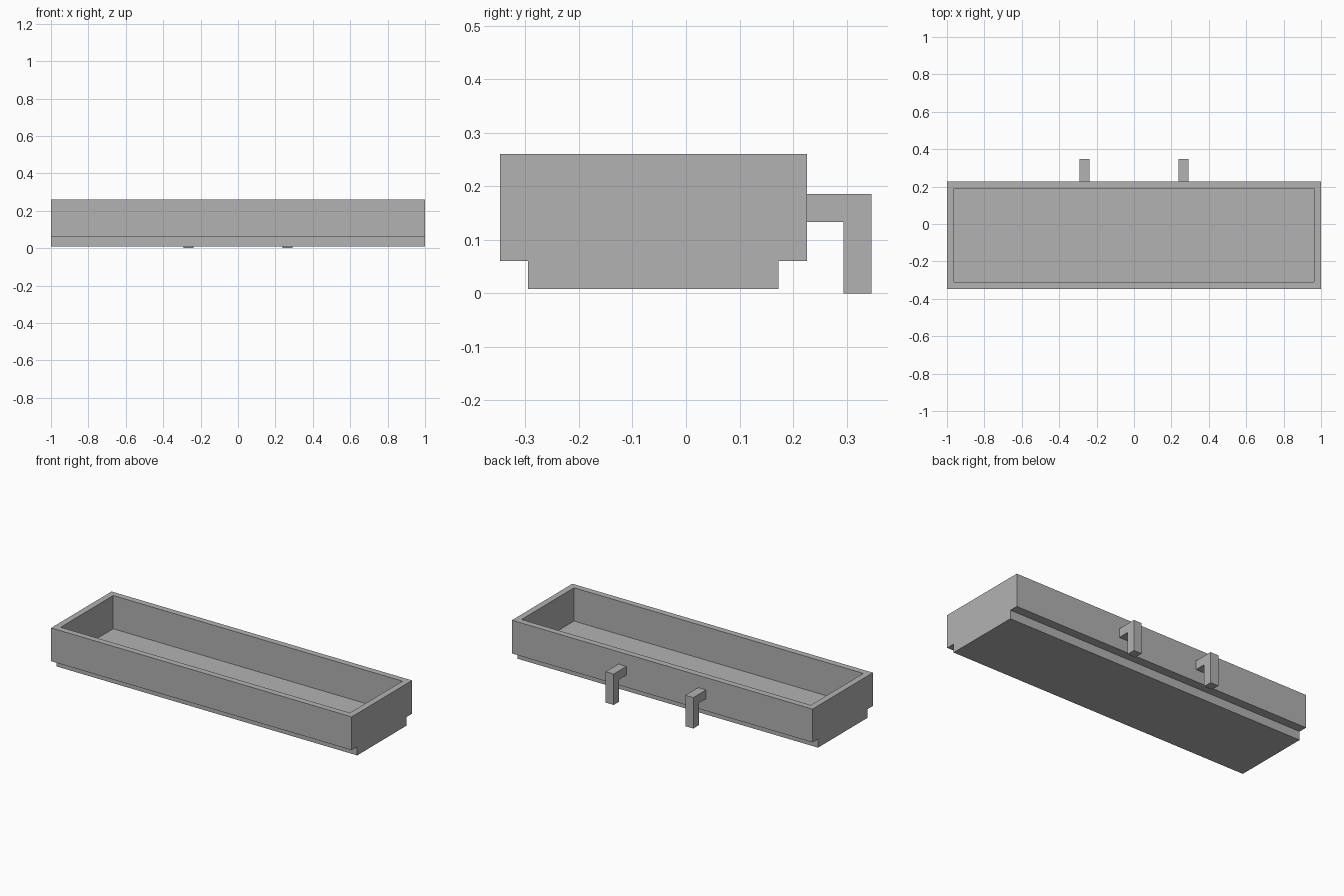
import bpy
import bmesh

cube = bpy.data.objects.get("Cube")
if cube:
    bpy.data.objects.remove(cube, do_unlink=True)

# Single plain grey
grey = bpy.data.materials.new("plain grey")
grey.use_nodes = True
colour = (0.448, 0.448, 0.448, 1)
grey.diffuse_color = colour
grey.node_tree.nodes["Principled BSDF"].inputs["Base Color"].default_value = colour

WALL = 0.053
FRONT, BACK = -0.348, 0.226
BASE, STEP, TOP = 0.008, 0.06, 0.26


def finish(name, bm):
    bmesh.ops.recalc_face_normals(bm, faces=bm.faces)
    mesh = bpy.data.meshes.new(name)
    bm.to_mesh(mesh)
    bm.free()
    mesh.materials.append(grey)
    obj = bpy.data.objects.new(name, mesh)
    bpy.context.collection.objects.link(obj)
    return obj


def extruded_profile(name, points, x0, x1):
    """Extrude a (y, z) outline along x."""
    bm = bmesh.new()
    face = bm.faces.new([bm.verts.new((x0, y, z)) for y, z in points])
    side = bmesh.ops.extrude_face_region(bm, geom=[face])["geom"]
    moved = [v for v in side if isinstance(v, bmesh.types.BMVert)]
    bmesh.ops.translate(bm, verts=moved, vec=(x1 - x0, 0, 0))
    return finish(name, bm)


# Tray: stepped outline, with its top face inset and sunk to the floor
tray = extruded_profile("tray", [
    (FRONT, TOP), (FRONT, STEP), (FRONT + WALL, STEP), (FRONT + WALL, BASE),
    (BACK - WALL, BASE), (BACK - WALL, STEP), (BACK, STEP), (BACK, TOP)], -1, 1)
bm = bmesh.new()
bm.from_mesh(tray.data)
top = max(bm.faces, key=lambda f: f.calc_center_median().z)
bmesh.ops.inset_region(bm, faces=[top], thickness=WALL)
floor = bmesh.ops.extrude_face_region(bm, geom=[top])["geom"]
bmesh.ops.delete(bm, geom=[top], context="FACES_ONLY")
for v in floor:
    if isinstance(v, bmesh.types.BMVert):
        v.co.z = STEP
bmesh.ops.recalc_face_normals(bm, faces=bm.faces)
bm.to_mesh(tray.data)
bm.free()

# Pair of hanging hooks on the back wall
TIP, ARM = 0.347, 0.186
for name, x in (("left_hook", 0.265), ("right_hook", -0.265)):
    extruded_profile(name, [
        (BACK, ARM), (BACK, ARM - WALL), (TIP - WALL, ARM - WALL),
        (TIP - WALL, 0), (TIP, 0), (TIP, ARM)], x - WALL / 2, x + WALL / 2)
